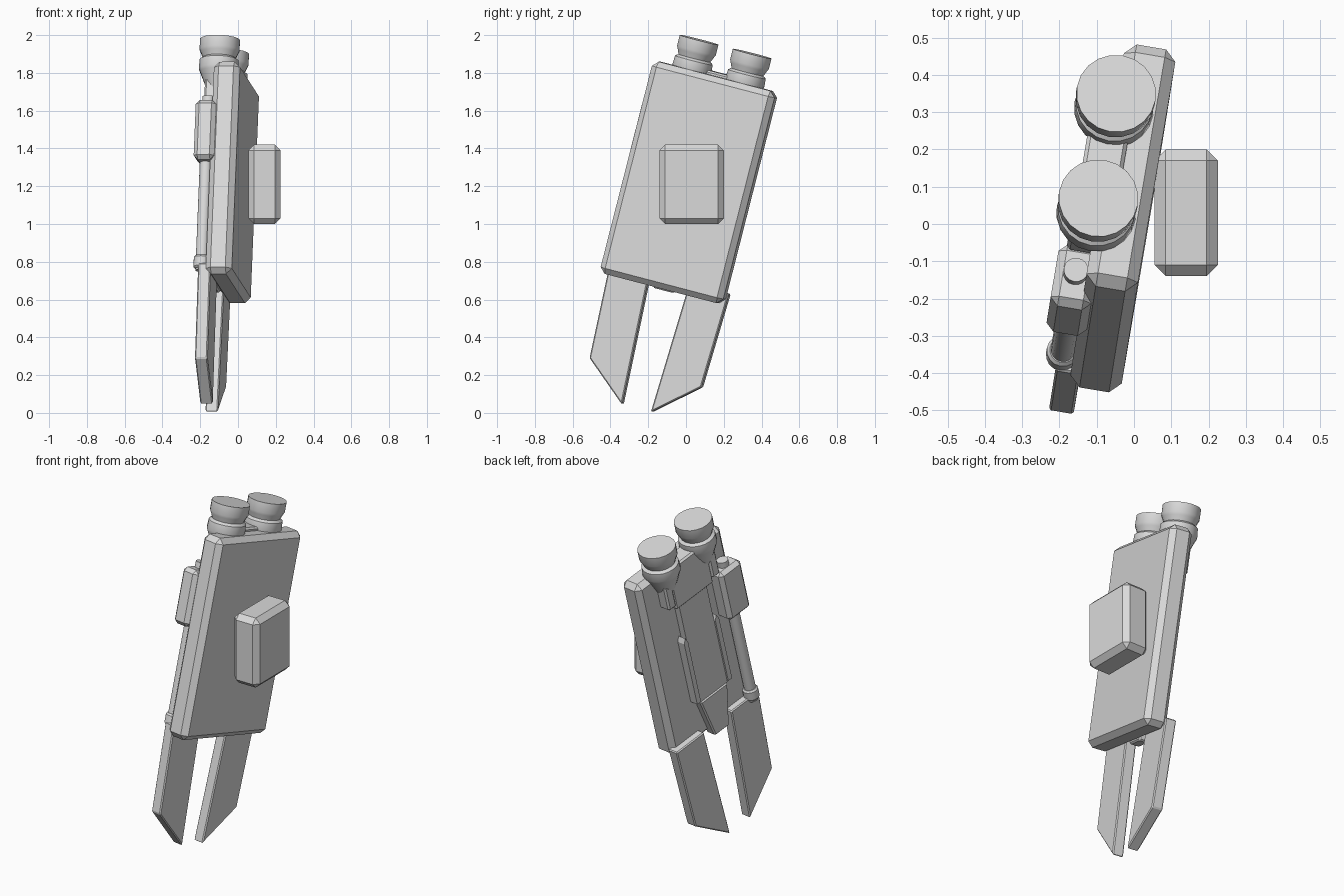
import bpy
import bmesh
import math
from mathutils import Matrix, Vector

cube = bpy.data.objects.get("Cube")
if cube:
    bpy.data.objects.remove(cube, do_unlink=True)

grey = bpy.data.materials.new("plain_grey")
grey.use_nodes = True
grey.diffuse_color = (0.7, 0.7, 0.7, 1)
grey.node_tree.nodes["Principled BSDF"].inputs["Base Color"].default_value = (0.7, 0.7, 0.7, 1)

# Leaning frame of the pack: thickness (x), width (y), length (z)
width = Vector((0.162, 0.956, -0.25)).normalized()
thick = width.cross(Vector((0.039, 0.243, 0.97))).normalized()
length = thick.cross(width)
LEAN = Matrix((thick, width, length)).transposed().to_4x4()
LEAN.translation = (-0.03, 0.015, 1.22)


def finish(name, bm, bevel=0, frame=LEAN, smooth=False):
    bmesh.ops.recalc_face_normals(bm, faces=bm.faces)
    if bevel:
        bmesh.ops.bevel(bm, geom=bm.edges[:], offset=bevel, segments=1,
                        profile=0.5, affect='EDGES')
    mesh = bpy.data.meshes.new(name)
    bm.to_mesh(mesh)
    bm.free()
    mesh.materials.append(grey)
    obj = bpy.data.objects.new(name, mesh)
    obj.matrix_world = frame
    bpy.context.collection.objects.link(obj)
    if smooth:
        bpy.ops.object.select_all(action='DESELECT')
        obj.select_set(True)
        bpy.context.view_layer.objects.active = obj
        bpy.ops.object.shade_smooth_by_angle(angle=math.radians(30))
    return obj


def box(name, lo, hi, bevel=0, frame=LEAN):
    bm = bmesh.new()
    bmesh.ops.create_cube(bm, size=1)
    lo, hi = Vector(lo), Vector(hi)
    for v in bm.verts:
        v.co = (lo + hi) / 2 + v.co * (hi - lo)
    return finish(name, bm, bevel, frame)


def slab(name, outline, x0, x1, bevel=0):
    """Extrude a width/length outline through the thickness."""
    bm = bmesh.new()
    face = bm.faces.new([bm.verts.new((x0, y, z)) for y, z in outline])
    out = bmesh.ops.extrude_face_region(bm, geom=[face])
    for v in out["geom"]:
        if isinstance(v, bmesh.types.BMVert):
            v.co.x = x1
    return finish(name, bm, bevel)


def lathe(name, profile, x, y, sides=20):
    """Round part along the length axis from (radius, height) pairs."""
    bm = bmesh.new()
    rings = []
    for r, z in profile:
        rings.append([bm.verts.new((x + r * math.cos(i * math.tau / sides),
                                    y + r * math.sin(i * math.tau / sides), z))
                      for i in range(sides)])
    for a, b in zip(rings, rings[1:]):
        for i in range(sides):
            j = (i + 1) % sides
            bm.faces.new((a[i], a[j], b[j], b[i]))
    bm.faces.new(rings[0])
    bm.faces.new(rings[-1])
    return finish(name, bm, smooth=True)


# Main panel and the upright pod beside it
box("main_panel", (-0.07, -0.34, -0.58), (0.07, 0.34, 0.58), 0.03)
box("side_pod", (0.055, -0.14, 1.0), (0.225, 0.2, 1.42), 0.03, Matrix())

# Spine on the inner face: bridge, plate and tapered foot
box("top_bridge", (-0.13, -0.15, 0.33), (-0.02, 0.15, 0.6), 0.01)
box("spine_plate", (-0.11, -0.11, -0.33), (-0.05, 0.11, 0.35))
slab("spine_foot", [(-0.11, -0.33), (0.11, -0.33), (0.057, -0.59), (-0.057, -0.59)],
     -0.115, -0.05, 0.008)

# Front rod with its grip block and collar
lathe("front_rod", [(0.033, -0.55), (0.033, 0.4)], -0.1, -0.265, 16)
lathe("rod_collar", [(0.036, -0.54), (0.044, -0.53), (0.044, -0.48), (0.036, -0.47)],
      -0.1, -0.265, 16)
box("grip_block", (-0.155, -0.358, 0.04), (-0.045, -0.185, 0.365), 0.022)

CANISTER = [(0.045, 0.44), (0.06, 0.47), (0.1, 0.565), (0.107, 0.58), (0.104, 0.63),
            (0.088, 0.642), (0.1, 0.67), (0.107, 0.685), (0.107, 0.742)]
BLADE = [(0.11, -0.52), (0.33, -0.52), (0.31, -1.035), (0.08, -1.23)]

# Mirrored pairs
for side, s in (("front", -1), ("back", 1)):
    lathe(side + "_canister", CANISTER, -0.072, s * 0.147)
    y = sorted((s * 0.145, s * 0.205))
    box(side + "_canister_neck", (-0.135, y[0], 0.36), (-0.06, y[1], 0.52), 0.01)
    slab(side + "_blade", [(0.018 + s * w, z) for w, z in BLADE], -0.112, -0.045, 0.006)
    slab(side + "_spine_rail", [(s * 0.11, -0.32), (s * 0.14, -0.32), (s * 0.14, 0.09),
                                (s * 0.125, 0.12), (s * 0.11, 0.09)], -0.12, -0.05)
